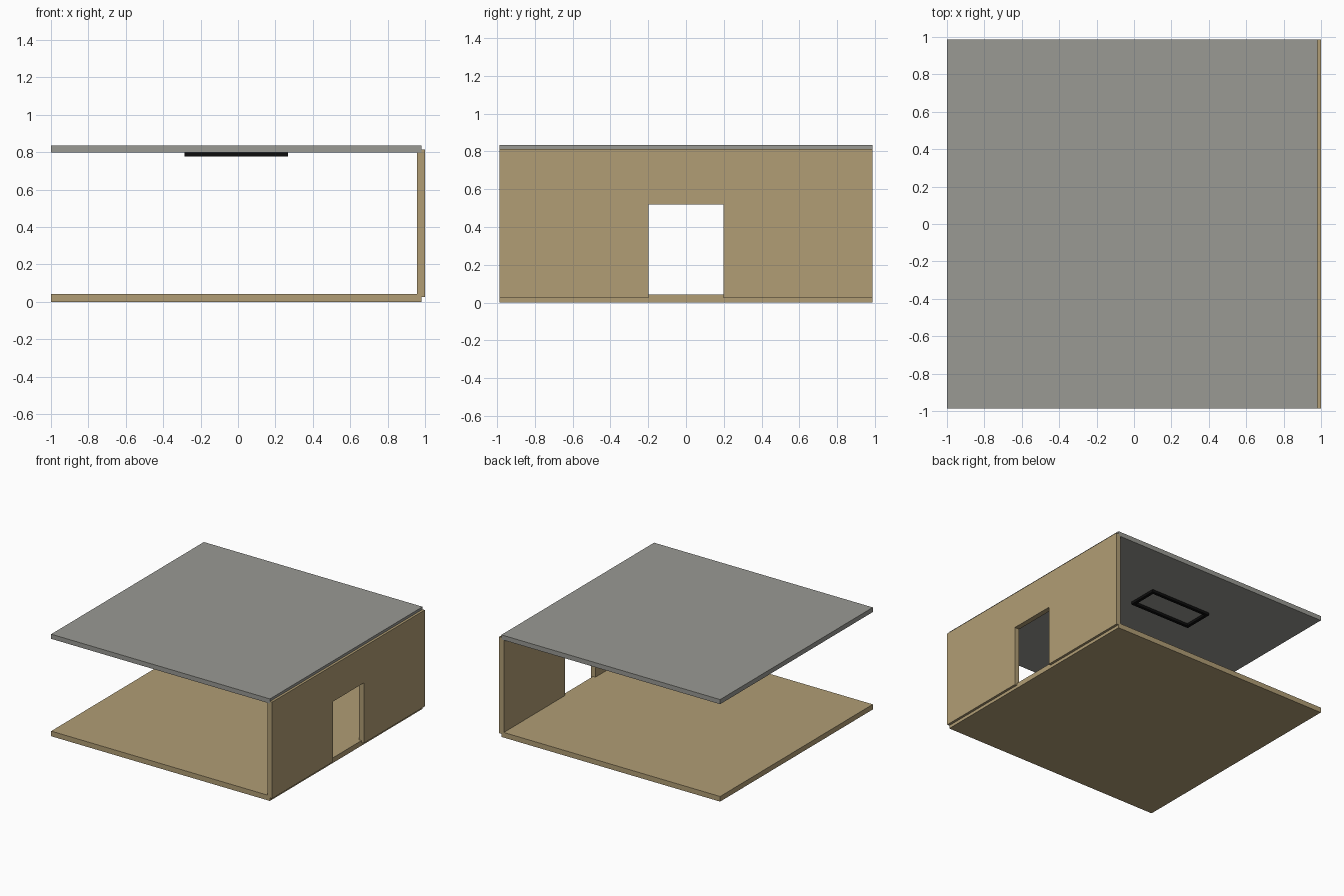
import bpy

if "Cube" in bpy.data.objects:
    bpy.data.objects.remove(bpy.data.objects["Cube"])

def material(name, rgb):
    m = bpy.data.materials.new(name)
    m.diffuse_color = (*rgb, 1)
    m.use_nodes = True
    m.node_tree.nodes["Principled BSDF"].inputs["Base Color"].default_value = m.diffuse_color
    return m

TAN = material("tan plaster", (0.44, 0.34, 0.178))
GREY = material("warm grey", (0.32, 0.32, 0.295))
BLACK = material("black", (0.004, 0.004, 0.004))

def prism(name, outline, axis, lo, hi, mat):
    """Extrude a closed outline along x (outline in y,z) or z (outline in x,y)."""
    def place(p, d):
        return (d, *p) if axis == "x" else (*p, d)
    n = len(outline)
    verts = [place(p, lo) for p in outline] + [place(p, hi) for p in outline]
    faces = [list(range(n))[::-1], list(range(n, 2 * n))]
    faces += [[i, (i + 1) % n, (i + 1) % n + n, i + n] for i in range(n)]
    mesh = bpy.data.meshes.new(name)
    mesh.from_pydata(verts, [], faces)
    mesh.materials.append(mat)
    ob = bpy.data.objects.new(name, mesh)
    bpy.context.collection.objects.link(ob)
    return ob

def rect(x0, x1, y0, y1):
    return [(x0, y0), (x1, y0), (x1, y1), (x0, y1)]

W = 0.987          # half depth of the room
SLAB = rect(-1, 0.98, -W, W)

# Floor and ceiling slabs
prism("floor", SLAB, "z", 0.0, 0.042, TAN)
prism("ceiling", SLAB, "z", 0.797, 0.835, GREY)

# Right wall, with a doorway open to its lower edge
D, Z0, Z1, DOOR = 0.198, 0.025, 0.814, 0.518
prism("wall", [(-W, Z0), (-D, Z0), (-D, DOOR), (D, DOOR), (D, Z0),
               (W, Z0), (W, Z1), (-W, Z1)], "x", 0.958, 1.0, TAN)

# Rectangular black frame hung under the ceiling
X0, X1, Y0, Y1, B = -0.286, 0.266, 0.285, 0.535, 0.024
for name, r in (("frame_back", (X0, X1, Y1 - B, Y1)),
                ("frame_front", (X0, X1, Y0, Y0 + B)),
                ("frame_left", (X0, X0 + B, Y0 + B, Y1 - B)),
                ("frame_right", (X1 - B, X1, Y0 + B, Y1 - B))):
    prism(name, rect(*r), "z", 0.776, 0.798, BLACK)
